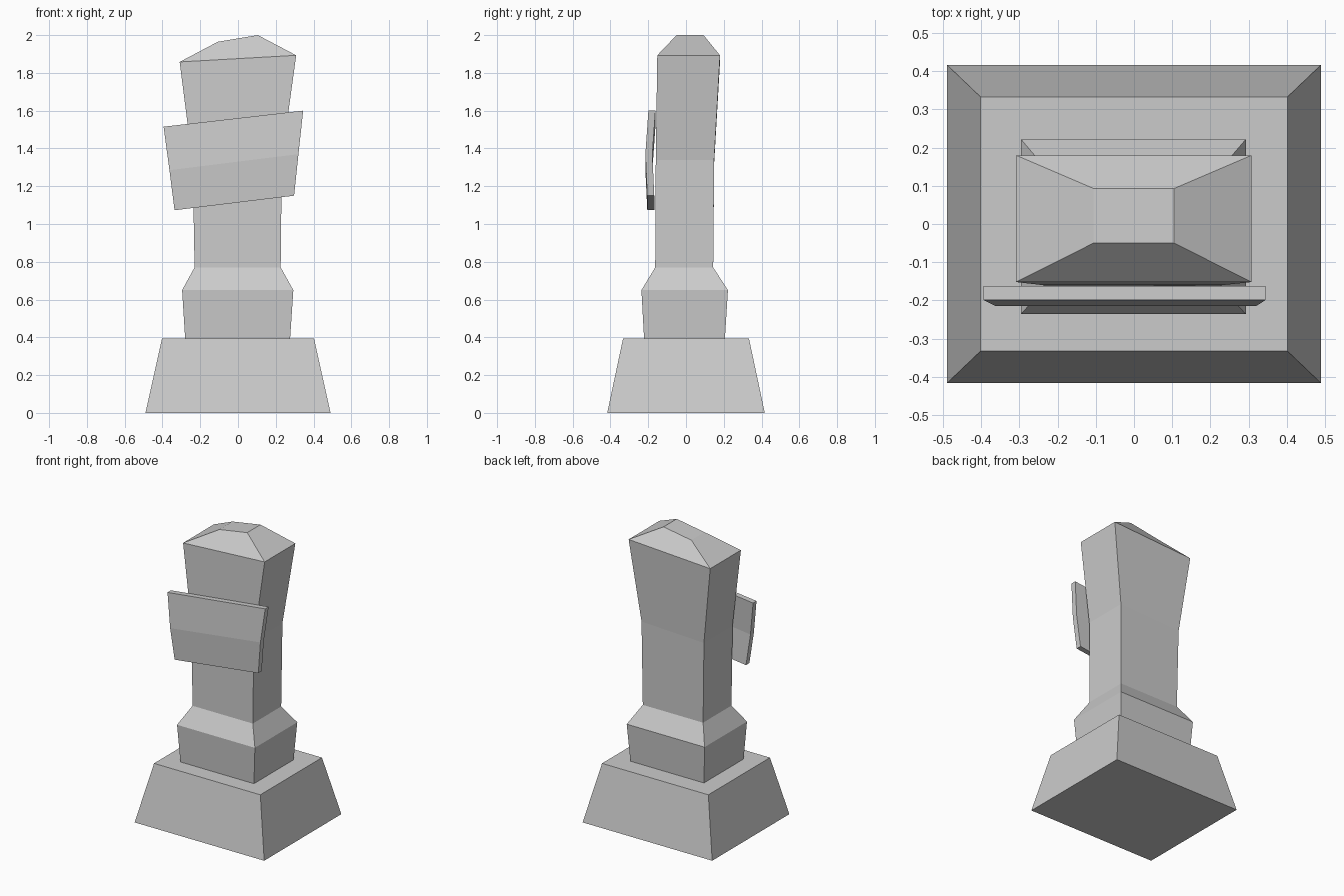
import bpy, bmesh

if "Cube" in bpy.data.objects:
    bpy.data.objects.remove(bpy.data.objects["Cube"])


def loft(name, rings):
    """Stack four-sided rings: (x left, x right, y front, y back, z left, z right)."""
    bm = bmesh.new()
    loops = []
    for x0, x1, y0, y1, zl, zr in rings:
        corners = [(x0, y0, zl), (x1, y0, zr), (x1, y1, zr), (x0, y1, zl)]
        loops.append([bm.verts.new(c) for c in corners])
    for a, b in zip(loops, loops[1:]):
        for i in range(4):
            j = (i + 1) % 4
            bm.faces.new((a[i], a[j], b[j], b[i]))
    bm.faces.new(loops[0][::-1])
    bm.faces.new(loops[-1])
    bmesh.ops.recalc_face_normals(bm, faces=bm.faces[:])
    mesh = bpy.data.meshes.new(name)
    bm.to_mesh(mesh)
    bm.free()
    obj = bpy.data.objects.new(name, mesh)
    bpy.context.collection.objects.link(obj)
    return obj


# Tapered plinth
loft("plinth", [
    (-0.49, 0.49, -0.417, 0.417, 0.0, 0.0),
    (-0.402, 0.402, -0.333, 0.333, 0.395, 0.395),
])

# Pillar: footing, shoulder, shaft flaring upward, slanted faceted cap
loft("pillar", [
    (-0.28, 0.276, -0.222, 0.206, 0.395, 0.395),
    (-0.296, 0.293, -0.236, 0.222, 0.65, 0.65),
    (-0.23, 0.226, -0.163, 0.144, 0.77, 0.77),
    (-0.24, 0.232, -0.16, 0.149, 1.32, 1.34),
    (-0.309, 0.308, -0.152, 0.18, 1.858, 1.893),
    (-0.106, 0.105, -0.05, 0.093, 1.965, 2.0),
])

# Crooked bowed plaque on the front
loft("plaque", [
    (-0.336, 0.297, -0.205, -0.168, 1.073, 1.15),
    (-0.363, 0.320, -0.215, -0.178, 1.285, 1.37),
    (-0.394, 0.345, -0.199, -0.162, 1.515, 1.60),
])
